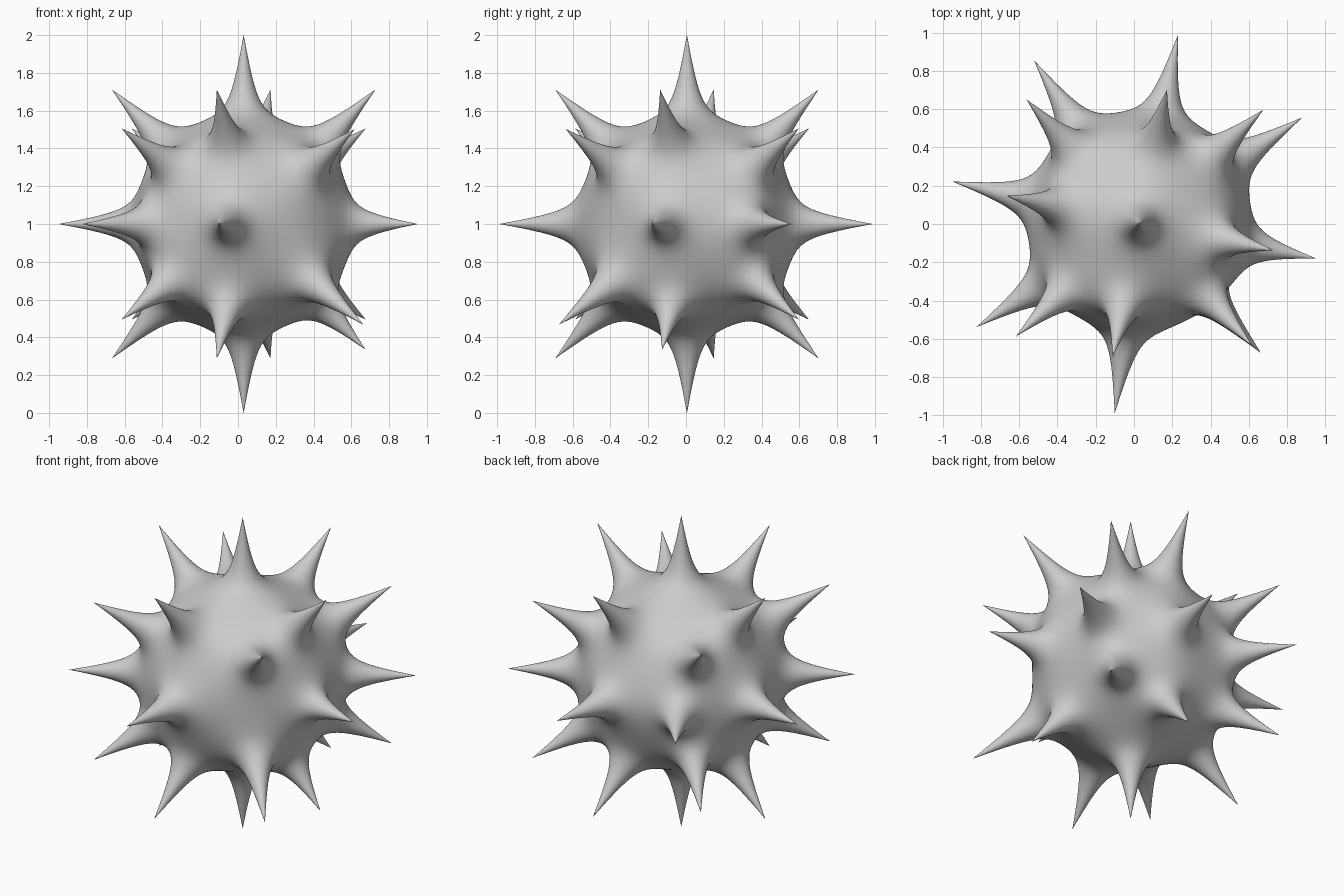
import bpy, math
from mathutils import Vector

if "Cube" in bpy.data.objects:
    bpy.data.objects.remove(bpy.data.objects["Cube"])

CENTRE = Vector((0.03, 0.005, 1.0))
BASE = 0.55          # radius of the round body
REACH = 15.0         # degrees around a spike where vertices are gathered


def direction(azimuth, elevation):
    a, e = math.radians(azimuth), math.radians(elevation)
    return Vector((math.cos(e) * math.cos(a), math.cos(e) * math.sin(a), math.sin(e)))


# Spikes: poles, rings at 45 and 30 degrees, and the equator
spikes = [(direction(0, 90), 1.0), (direction(0, -90), 1.0)]
for k in range(4):
    spikes.append((direction(78.5 + 90 * k, 45), 1.0))
    spikes.append((direction(42.5 + 90 * k, 30), 1.0))
    if k < 3:
        spikes.append((direction(78.5 + 90 * k, -45), 1.0))
        spikes.append((direction(42.5 + 90 * k, -30), 1.0))
for azimuth in (33, 78.5, 123, 167.5, 212.5, 262.5):
    spikes.append((direction(azimuth, 0), 1.0))
# Irregular spikes at the front right
for tip in ((0.92, -0.185, 0), (0.64, -0.13, -0.66), (0.63, -0.675, -0.53)):
    tip = Vector(tip)
    spikes.append((tip.normalized(), tip.length))


def angle(u, v):
    return math.degrees(math.atan2(u.cross(v).length, u.dot(v)))


def flare(a):
    # sharp cone plus a wide soft root
    return 0.9 * math.exp(-a / 4.2) + 0.1 * math.exp(-(a / 22) ** 2)


# Body: a fine ball whose surface is pulled out into spikes
bpy.ops.mesh.primitive_ico_sphere_add(subdivisions=7, radius=1)
body = bpy.context.object
body.name = "spiky_ball"
for vert in body.data.vertices:
    d = vert.co.normalized()
    axis = max(spikes, key=lambda s: s[0].dot(d))[0]
    a = angle(axis, d)
    if 1e-4 < a < REACH:
        # gather vertices towards the spike for a crisp point
        b = math.radians(REACH * (a / REACH) ** 1.8)
        side = (d - axis * d.dot(axis)).normalized()
        d = axis * math.cos(b) + side * math.sin(b)
    r = BASE
    for s, length in spikes:
        if s.dot(d) > 0.4:
            r += (length - BASE) * flare(angle(s, d))
    vert.co = d * r

# Settle on the ground, centred
for vert in body.data.vertices:
    vert.co += CENTRE
bpy.ops.object.shade_smooth()
